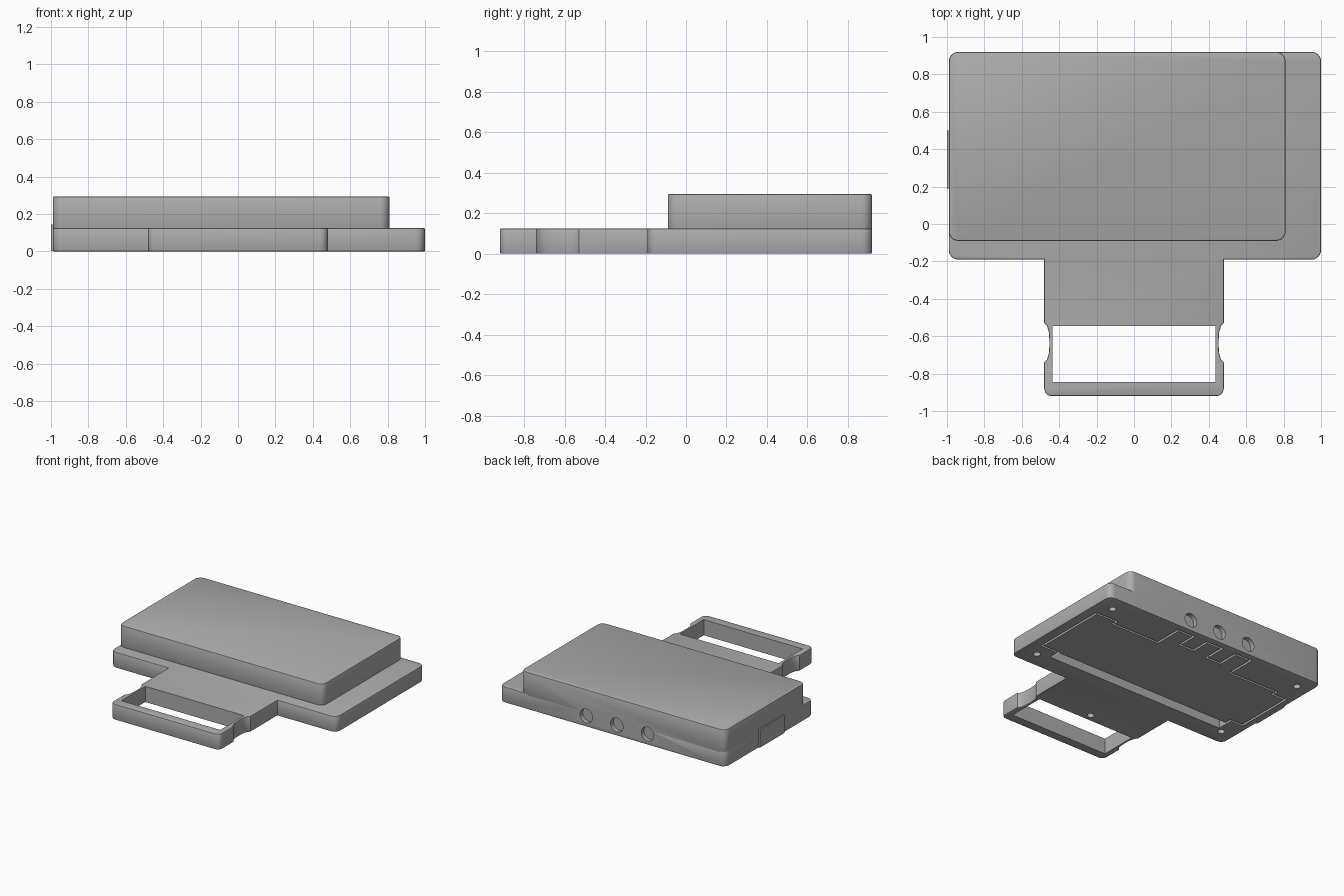
import bpy, bmesh
from math import pi, sin, cos
from mathutils import Vector, Matrix

if "Cube" in bpy.data.objects:
    bpy.data.objects.remove(bpy.data.objects["Cube"], do_unlink=True)

GREY = (0.42, 0.42, 0.42, 1)
mat = bpy.data.materials.new("plain grey")
mat.use_nodes = True
mat.diffuse_color = GREY
mat.node_tree.nodes["Principled BSDF"].inputs["Base Color"].default_value = GREY


def rounded(points, steps=6):
    """Round the square corners of an outline; each point is (x, y, radius)."""
    out = []
    for i, (x, y, r) in enumerate(points):
        p = Vector((x, y))
        if not r:
            out.append(p)
            continue
        u = (Vector(points[i - 1][:2]) - p).normalized() * r
        v = (Vector(points[(i + 1) % len(points)][:2]) - p).normalized() * r
        for k in range(steps + 1):
            t = pi / 2 * k / steps
            out.append(p + u + v - v * cos(t) - u * sin(t))
    return out


def inset(points, d):
    """Move a square-cornered anticlockwise outline inwards."""
    out = []
    for i, p in enumerate(points):
        a = (Vector(p) - Vector(points[i - 1])).normalized()
        b = (Vector(points[(i + 1) % len(points)]) - Vector(p)).normalized()
        out.append(Vector(p) + Vector((-a.y - b.y, a.x + b.x)) * d)
    return out


def finish(name, bm):
    bmesh.ops.recalc_face_normals(bm, faces=bm.faces)
    mesh = bpy.data.meshes.new(name)
    bm.to_mesh(mesh)
    bm.free()
    mesh.materials.append(mat)
    ob = bpy.data.objects.new(name, mesh)
    bpy.context.collection.objects.link(ob)
    return ob


def prism(name, outline, z0, z1, soft=0.0):
    """Extrude an outline upwards and soften the rims of both caps."""
    bm = bmesh.new()
    bottom = bm.faces.new([bm.verts.new((p[0], p[1], z0)) for p in outline])
    ext = bmesh.ops.extrude_face_region(bm, geom=[bottom], use_keep_orig=True)
    bmesh.ops.translate(bm, vec=(0, 0, z1 - z0),
                        verts=[g for g in ext["geom"] if isinstance(g, bmesh.types.BMVert)])
    bmesh.ops.recalc_face_normals(bm, faces=bm.faces)
    if soft:
        rims = [e for e in bm.edges if abs(e.verts[0].co.z - e.verts[1].co.z) < 1e-5]
        bmesh.ops.bevel(bm, geom=rims, offset=soft, segments=2, profile=0.5, affect="EDGES")
    return finish(name, bm)


def box(name, x0, x1, y0, y1, z0, z1):
    return prism(name, [(x0, y0), (x1, y0), (x1, y1), (x0, y1)], z0, z1)


def cylinder(name, r, depth, loc, axis="Z"):
    bm = bmesh.new()
    turn = Matrix.Rotation(pi / 2, 4, "X") if axis == "Y" else Matrix()
    bmesh.ops.create_cone(bm, cap_ends=True, segments=32, radius1=r, radius2=r,
                          depth=depth, matrix=Matrix.Translation(loc) @ turn)
    return finish(name, bm)


def cut(ob, cutters):
    for c in cutters:
        c.hide_render = True
        m = ob.modifiers.new("cut", "BOOLEAN")
        m.operation, m.solver, m.object = "DIFFERENCE", "EXACT", c
    dg = bpy.context.evaluated_depsgraph_get()
    mesh = bpy.data.meshes.new_from_object(ob.evaluated_get(dg))
    ob.modifiers.clear()
    ob.data = mesh


# Base plate and handle in one outline, with finger notches in the handle sides
notch = [(0.48, -0.74), (0.465, -0.725), (0.456, -0.695), (0.453, -0.66),
         (0.453, -0.61), (0.456, -0.575), (0.465, -0.545), (0.48, -0.53)]
outline = [(-0.48, -0.92, 0.04), (0.48, -0.92, 0.04)]
outline += [(x, y, 0) for x, y in notch]
outline += [(0.48, -0.19, 0), (1, -0.19, 0.05), (1, 0.92, 0.05),
            (-0.99, 0.92, 0.05), (-0.99, -0.19, 0.05), (-0.48, -0.19, 0)]
outline += [(-x, y, 0) for x, y in reversed(notch)]
base = prism("base_and_handle", rounded(outline), 0, 0.125, 0.007)

# Raised upper housing
housing = prism("upper_housing", rounded([
    (-0.99, -0.09, 0.05), (0.81, -0.09, 0.05), (0.81, 0.92, 0.05), (-0.99, 0.92, 0.05)]),
    0.105, 0.295, 0.008)


# Underside opening, with a channel behind each round port
PORTS = (0.235, -0.035, -0.305)


def opening(front):
    pts = [(0.925, 0.05), (0.925, 0.68), (0.72, 0.68), (0.72, 0.64)]
    for x, before, after in zip(PORTS, (0.64, 0.72, 0.70), (0.72, 0.70, 0.64)):
        pts += [(x + 0.08, before), (x + 0.08, 0.87), (x - 0.08, 0.87), (x - 0.08, after)]
    return pts + [(-0.82, 0.64), (-0.82, 0.60), (-0.94, 0.60), (-0.94, 0.10),
                  (-0.83, 0.10), (-0.83, front), (0.77, front), (0.77, 0.05)]


cavity = prism("cavity_cutter", opening(-0.03), -0.05, 0.1)
window = box("window_cutter", -0.435, 0.435, -0.845, -0.545, -0.1, 0.3)
screws = [cylinder("screw_hole_cutter", 0.027, 0.18, (x, y, 0))
          for x, y in ((0.867, 0.79), (0.867, -0.06), (-0.873, 0.79), (-0.873, -0.06), (0, -0.49))]
ports = [cylinder("port_cutter", 0.055, 0.08, (x, 0.925, 0.085), "Y") for x in PORTS]
cut(base, [cavity, window] + screws + ports)
cut(housing, ports)
for c in [cavity, window] + screws + ports:
    bpy.data.objects.remove(c, do_unlink=True)

# Bottom cover, leaving a narrow seam and a wider slot at the front
cover = prism("bottom_cover", inset(opening(0.04), 0.018), 0, 0.11)

# Small plate on the side wall
plate = box("side_plate", -1, -0.97, 0.19, 0.50, 0.002, 0.145)

for ob in (base, housing, cover, plate):
    bpy.ops.object.select_all(action="DESELECT")
    ob.select_set(True)
    bpy.context.view_layer.objects.active = ob
    bpy.ops.object.shade_smooth_by_angle(angle=0.6)
